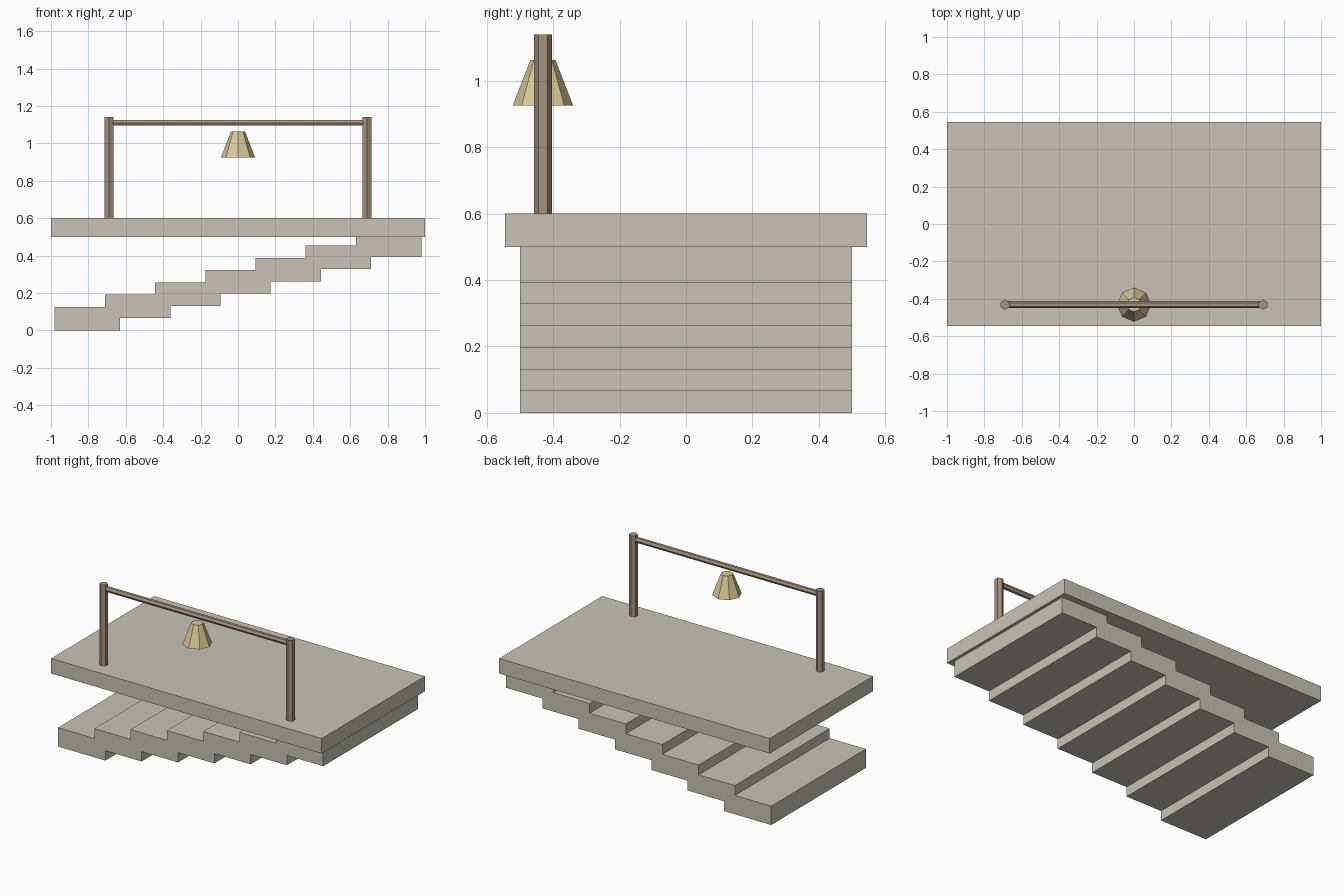
import bpy
from math import pi

default = bpy.data.objects.get("Cube")
if default:
    bpy.data.objects.remove(default, do_unlink=True)


def material(name, colour):
    mat = bpy.data.materials.new(name)
    mat.use_nodes = True
    mat.diffuse_color = (*colour, 1)
    mat.node_tree.nodes["Principled BSDF"].inputs["Base Color"].default_value = (*colour, 1)
    return mat


stone = material("pale_stone", (0.58, 0.55, 0.48))
wood = material("brown_wood", (0.38, 0.29, 0.21))
brass = material("pale_brass", (0.70, 0.60, 0.32))


def finish(name, mat):
    obj = bpy.context.object
    obj.name = name
    obj.data.materials.append(mat)
    return obj


def box(name, size, centre, mat):
    bpy.ops.mesh.primitive_cube_add(size=1, location=centre)
    bpy.context.object.scale = size
    return finish(name, mat)


def tapered(name, sides, bottom, top, height, centre, mat, rotation=(0, 0, 0)):
    bpy.ops.mesh.primitive_cone_add(vertices=sides, radius1=bottom, radius2=top,
                                    depth=height, location=centre, rotation=rotation)
    return finish(name, mat)


# Overlapping stair treads rising to the left, under the platform
STEPS, WIDTH, THICK, RISE = 7, 0.35, 0.126, 0.0655
run = (1.96 - WIDTH) / (STEPS - 1)
for i in range(STEPS):
    box(f"stair_tread_{i + 1}", (WIDTH, 1.0, THICK),
        (-0.98 + WIDTH / 2 + i * run, 0, THICK / 2 + i * RISE), stone)

# Platform slab
box("platform", (2.0, 1.09, 0.1), (0, 0, 0.55), stone)

# Hexagonal posts and crossbar
ROW = -0.431
for side, x in (("left", 0.69), ("right", -0.69)):
    tapered(f"{side}_post", 6, 0.027, 0.027, 0.54, (x, ROW, 0.87), wood)
tapered("crossbar", 6, 0.018, 0.018, 1.38, (0, ROW, 1.11), wood, (0, pi / 2, 0))

# Faceted bell hanging below the crossbar
tapered("bell", 8, 0.091, 0.038, 0.137, (0, ROW, 0.994), brass)
